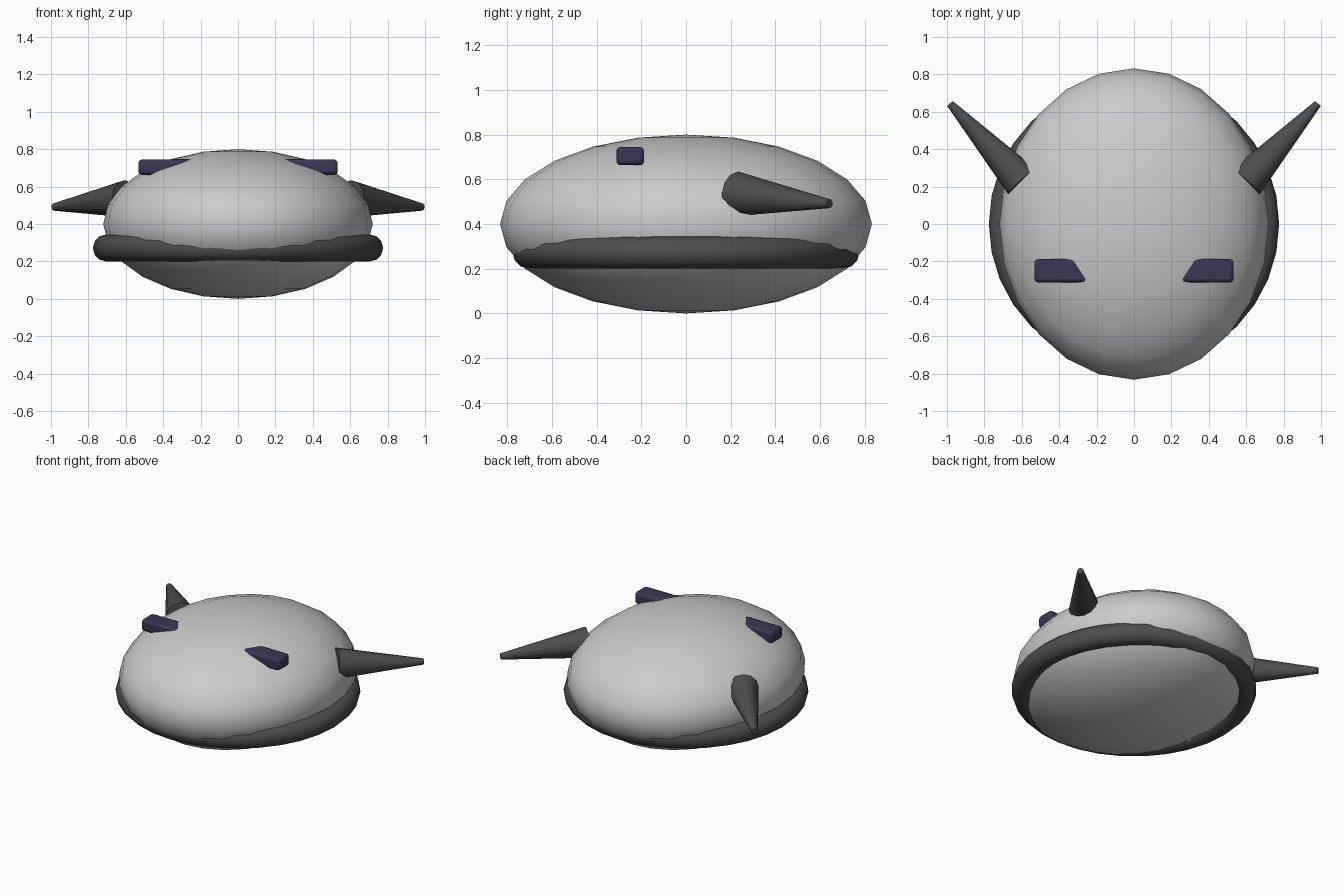
import bpy
from mathutils import Vector

if "Cube" in bpy.data.objects:
    bpy.data.objects.remove(bpy.data.objects["Cube"])


def material(name, rgb):
    m = bpy.data.materials.new(name)
    m.diffuse_color = (*rgb, 1)
    m.use_nodes = True
    m.node_tree.nodes["Principled BSDF"].inputs["Base Color"].default_value = m.diffuse_color
    return m


def finish(name, mat=None, angle=0.7):
    ob = bpy.context.object
    ob.name = name
    bpy.ops.object.transform_apply(location=False, rotation=False, scale=True)
    bpy.ops.object.shade_smooth_by_angle(angle=angle)
    if mat:
        ob.data.materials.append(mat)
    return ob


dark = material("dark_grey", (0.075, 0.075, 0.075))
purple = material("dark_purple", (0.045, 0.035, 0.09))

# Flattened ellipsoid body
bpy.ops.mesh.primitive_uv_sphere_add(segments=24, ring_count=12, location=(0, 0, 0.4))
bpy.context.object.scale = (0.72, 0.832, 0.4)
finish("body")

# Round lip around the lower body
bpy.ops.mesh.primitive_torus_add(major_radius=0.704, minor_radius=0.072,
                                 major_segments=32, minor_segments=12,
                                 location=(0, 0, 0.272))
finish("lower_rim", dark)

for side, label in ((1, "right"), (-1, "left")):
    # Tapered horn pointing outward and back
    base = Vector((side * 0.60, 0.228, 0.535))
    tip = Vector((side * 0.983, 0.643, 0.491))
    axis = tip - base
    bpy.ops.mesh.primitive_cone_add(vertices=12, radius1=0.1, radius2=0.02,
                                    depth=axis.length, location=(base + tip) / 2,
                                    rotation=axis.to_track_quat('Z', 'Y').to_euler())
    finish("horn_" + label, dark)

    # Rounded eye block sunk into the top of the body
    bpy.ops.mesh.primitive_cube_add(size=1, location=(side * 0.37, -0.25, 0.704))
    bpy.context.object.scale = (0.325, 0.124, 0.082)
    eye = finish("eye_" + label, purple)
    bevel = eye.modifiers.new("soft_edges", 'BEVEL')
    bevel.width = 0.018
    bevel.segments = 2
